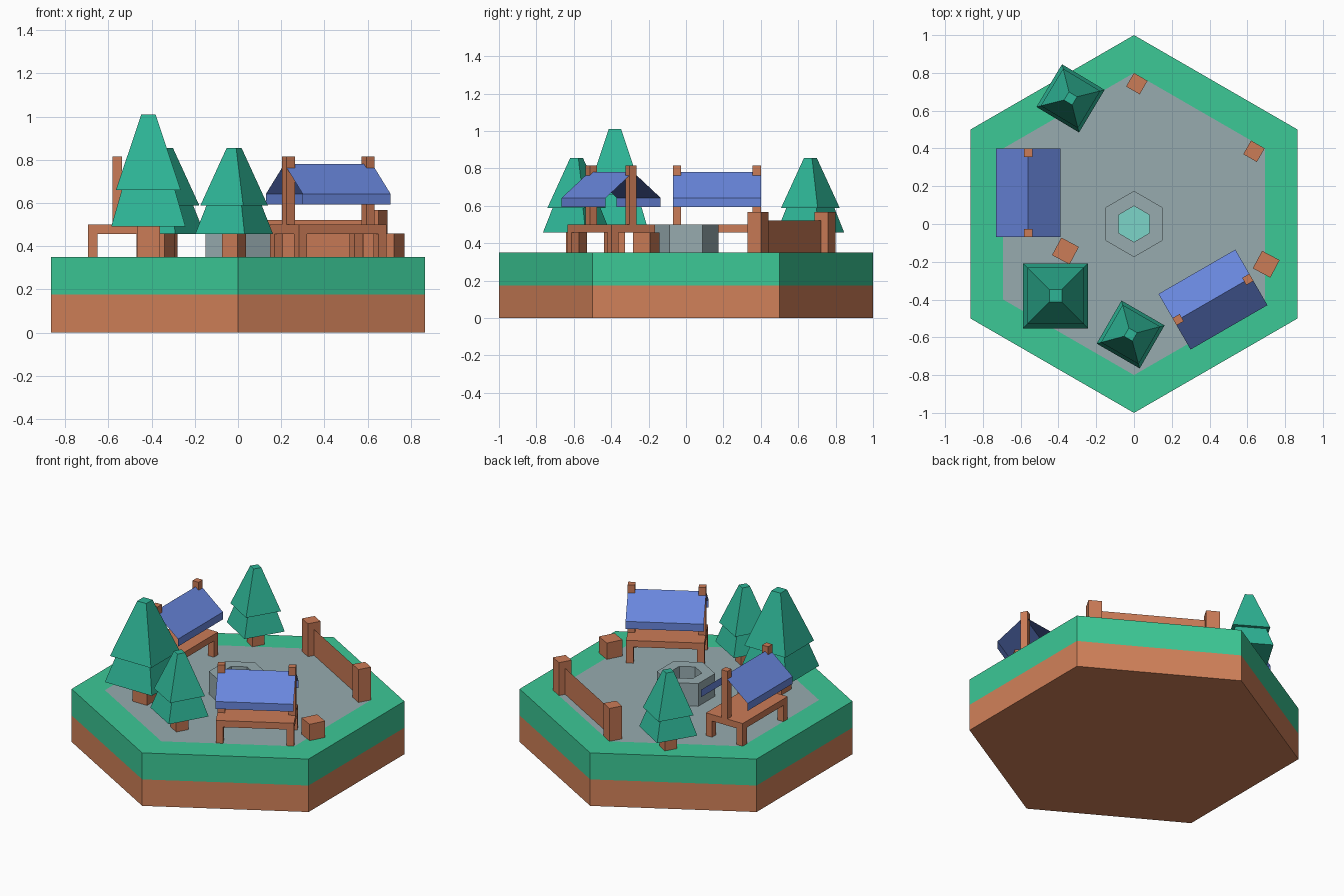
import bpy, bmesh
from math import sin, cos, pi, radians, sqrt

if "Cube" in bpy.data.objects:
    bpy.data.objects.remove(bpy.data.objects["Cube"])

GROUND = 0.35


def material(name, rgb):
    m = bpy.data.materials.new(name)
    m.diffuse_color = (*rgb, 1)
    m.use_nodes = True
    m.node_tree.nodes["Principled BSDF"].inputs["Base Color"].default_value = m.diffuse_color
    return m


DIRT = material("dirt", (0.64, 0.22, 0.10))
WOOD = material("wood", (0.60, 0.20, 0.095))
GRASS = material("grass", (0.045, 0.58, 0.305))
LEAF = material("leaf", (0.027, 0.46, 0.305))
ROOF = material("roof_blue", (0.14, 0.24, 0.72))
WATER = material("water", (0.20, 0.66, 0.58))
STONE = material("stone", (0.31, 0.41, 0.43))


def finish(name, bm, mat, loc=(0, 0, 0), rot=0):
    mesh = bpy.data.meshes.new(name)
    bm.to_mesh(mesh)
    bm.free()
    mesh.materials.append(mat)
    ob = bpy.data.objects.new(name, mesh)
    ob.location = loc
    ob.rotation_euler.z = radians(rot)
    bpy.context.collection.objects.link(ob)
    return ob


def loft(name, n, rings, mat, bottom=True, top=True, loc=(0, 0, 0), rot=0):
    """Stack of regular n-gon rings given as (radius, z), bottom to top."""
    bm = bmesh.new()
    start = pi / n if n == 4 else pi / 2
    loops = [[bm.verts.new((r * cos(start + 2 * pi * i / n),
                            r * sin(start + 2 * pi * i / n), z))
              for i in range(n)] for r, z in rings]
    for a, b in zip(loops, loops[1:]):
        for i in range(n):
            j = (i + 1) % n
            bm.faces.new((a[i], a[j], b[j], b[i]))
    if bottom:
        bm.faces.new(loops[0][::-1])
    if top:
        bm.faces.new(loops[-1])
    return finish(name, bm, mat, loc, rot)


def box(bm, cx, cy, sx, sy, z0, z1):
    vs = bmesh.ops.create_cube(bm, size=1)["verts"]
    for v in vs:
        v.co = (cx + v.co.x * sx, cy + v.co.y * sy, z0 + (v.co.z + 0.5) * (z1 - z0))


# Hexagonal island: dirt, grass rim, stone plaza
loft("dirt_base", 6, [(1, 0), (1, 0.175)], DIRT, top=False)
loft("grass_rim", 6, [(1, 0.175), (1, GROUND), (0.8, GROUND)], GRASS, bottom=False, top=False)
loft("plaza", 6, [(0.8, GROUND)], STONE, bottom=False)

# Well with water inside
loft("well_wall", 6, [(0.175, GROUND), (0.175, 0.5), (0.095, 0.5), (0.095, 0.37)],
     STONE, bottom=False, top=False)
loft("well_water", 6, [(0.095, 0.37)], WATER, bottom=False)


# Trees: square trunk and two tapered tiers
def tree(name, x, y, s, rot):
    q = sqrt(2) * s
    loc = (x, y, GROUND)
    loft(name + "_trunk", 4, [(0.053 * q, 0), (0.053 * q, 0.14 * s)], WOOD,
         bottom=False, top=False, loc=loc, rot=rot)
    loft(name + "_lower_tier", 4, [(0.172 * q, 0.14 * s), (0.123 * q, 0.31 * s)], LEAF,
         top=False, loc=loc, rot=rot)
    loft(name + "_upper_tier", 4, [(0.15 * q, 0.31 * s), (0.033 * q, 0.66 * s)], LEAF,
         loc=loc, rot=rot)


tree("large_tree", -0.415, -0.38, 1.0, 0)
tree("front_tree", -0.018, -0.585, 0.765, -30)
tree("back_tree", -0.336, 0.665, 0.765, -31)


# Market stalls: table, ridge posts and folded sheet roof
def stall(name, x, y, rot):
    loc = (x, y, 0)
    length, depth, t = 0.47, 0.268, 0.044
    bm = bmesh.new()
    box(bm, 0, 0, length, depth, 0.457, 0.5)
    for sx in (-1, 1):
        px = sx * (length - t) / 2
        box(bm, px, 0, t, t, 0.5, 0.815)
        for sy in (-1, 1):
            box(bm, px, sy * (depth - t) / 2, t, t, GROUND, 0.457)
    finish(name + "_table_and_posts", bm, WOOD, loc, rot)

    profile = [(-0.17, 0.593), (-0.17, 0.642), (0, 0.78), (0.17, 0.642), (0.17, 0.593)]
    bm = bmesh.new()
    ends = [[bm.verts.new((sx * length / 2, py, pz)) for py, pz in profile] for sx in (-1, 1)]
    for i in range(4):
        bm.faces.new((ends[0][i], ends[1][i], ends[1][i + 1], ends[0][i + 1]))
    finish(name + "_roof", bm, ROOF, loc, rot)


stall("left_stall", -0.56, 0.165, 90)
stall("right_stall", 0.418, -0.40, 30)

# Fence: two posts with a thin panel between
bm = bmesh.new()
for sx in (-1, 1):
    box(bm, sx * 0.358, 0, 0.083, 0.083, GROUND, 0.567)
bm.faces.new([bm.verts.new((px, 0, pz)) for px, pz in
              ((-0.32, GROUND), (0.32, GROUND), (0.32, 0.522), (-0.32, 0.522))])
finish("fence", bm, WOOD, (0.325, 0.564, 0), -30)

# Crates
for name, x, y in (("left_crate", -0.363, -0.143), ("right_crate", 0.70, -0.213)):
    bm = bmesh.new()
    box(bm, 0, 0, 0.105, 0.105, GROUND, 0.458)
    finish(name, bm, WOOD, (x, y, 0), -28)
